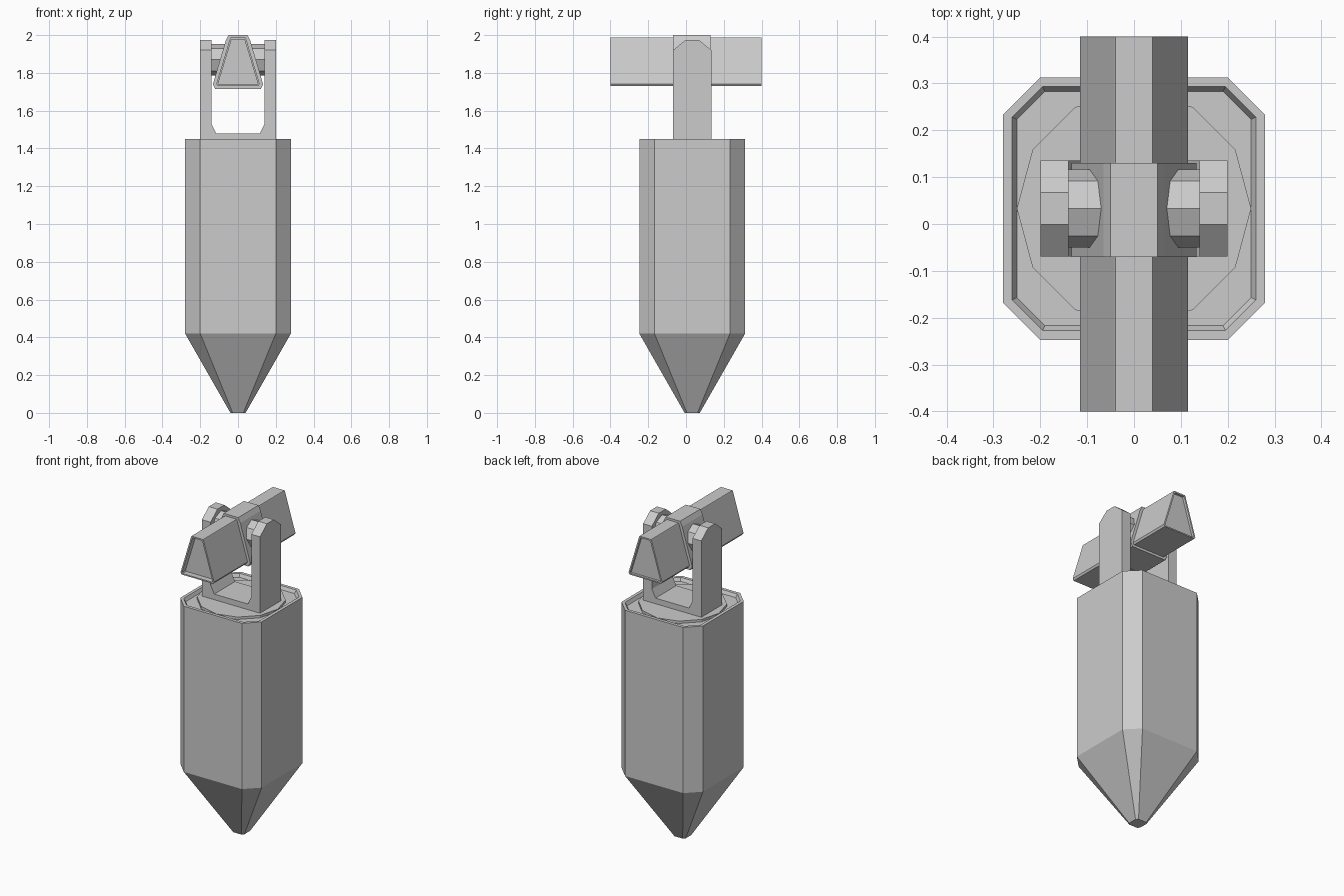
import bpy, bmesh, math

if "Cube" in bpy.data.objects:
    bpy.data.objects.remove(bpy.data.objects["Cube"])

CY = 0.033  # centre line of body and bracket in y

grey = bpy.data.materials.new("plain_grey")
grey.diffuse_color = (0.6, 0.6, 0.6, 1)
grey.use_nodes = True
grey.node_tree.nodes["Principled BSDF"].inputs["Base Color"].default_value = grey.diffuse_color


def make(name, bm):
    bmesh.ops.recalc_face_normals(bm, faces=bm.faces)
    me = bpy.data.meshes.new(name)
    bm.to_mesh(me)
    bm.free()
    me.materials.append(grey)
    ob = bpy.data.objects.new(name, me)
    bpy.context.collection.objects.link(ob)
    return ob


def loft(name, rings):
    """Skin a list of equal-length point rings and cap both ends."""
    bm = bmesh.new()
    loops = [[bm.verts.new(p) for p in r] for r in rings]
    n = len(loops[0])
    for a, b in zip(loops, loops[1:]):
        for i in range(n):
            j = (i + 1) % n
            bm.faces.new((a[i], a[j], b[j], b[i]))
    bm.faces.new(loops[0])
    bm.faces.new(loops[-1])
    return make(name, bm)


def octagon(h, c, z):
    """Square of half width h with corners cut by c."""
    k = h - c
    pts = [(h, -k), (h, k), (k, h), (-k, h), (-h, k), (-h, -k), (-k, -h), (k, -h)]
    return [(x, y + CY, z) for x, y in pts]


def disc(r, n, z):
    return [(r * math.cos(2 * math.pi * i / n),
             CY + r * math.sin(2 * math.pi * i / n), z) for i in range(n)]


def mirror_profile(right):
    return right + [(-x, z) for x, z in reversed(right)]


def along_y(profile, y):
    return [(x, y, z) for x, z in profile]


# Body: pointed foot, straight shaft, recessed top
loft("body", [octagon(0.04, 0.012, 0), octagon(0.28, 0.08, 0.42),
              octagon(0.28, 0.08, 1.45), octagon(0.26, 0.065, 1.45),
              octagon(0.25, 0.06, 1.43)])

# Turntable
loft("turntable", [disc(0.25, 12, 1.425), disc(0.25, 12, 1.445)])

# Bracket base with chamfered inner corners
base = mirror_profile([(0.2, 1.44), (0.2, 1.53), (0.14, 1.53), (0.115, 1.48)])
loft("bracket_base", [along_y(base, CY - 0.102), along_y(base, CY + 0.102)])

# Bracket arms with cut top corners
arm = [(-0.102, 1.53), (0.102, 1.53), (0.102, 1.92),
       (0.034, 1.975), (-0.034, 1.975), (-0.102, 1.92)]
for side, s in (("left", -1), ("right", 1)):
    loft(side + "_arm", [[(s * x, CY + y, z) for y, z in arm] for x in (0.14, 0.2)])

# Pivot axle
axle = [(0.083 * math.cos(i * math.pi / 4), 0.083 * math.sin(i * math.pi / 4))
        for i in range(8)]
loft("axle", [[(x, CY + y, 1.87 + z) for y, z in axle] for x in (-0.145, 0.145)])

# Collar around the beam
collar = mirror_profile([(0.12, 1.715), (0.133, 1.74), (0.065, 1.97), (0.05, 2.0)])
loft("collar", [along_y(collar, -0.07), along_y(collar, 0.13)])

# Tapered beam with recessed ends
outer = mirror_profile([(0.108, 1.73), (0.115, 1.742), (0.042, 1.983), (0.04, 1.987)])
inner = mirror_profile([(0.101, 1.738), (0.105, 1.744), (0.035, 1.974), (0.033, 1.978)])
loft("beam", [along_y(inner, -0.365), along_y(inner, -0.4), along_y(outer, -0.4),
              along_y(outer, 0.4), along_y(inner, 0.4), along_y(inner, 0.385)])
